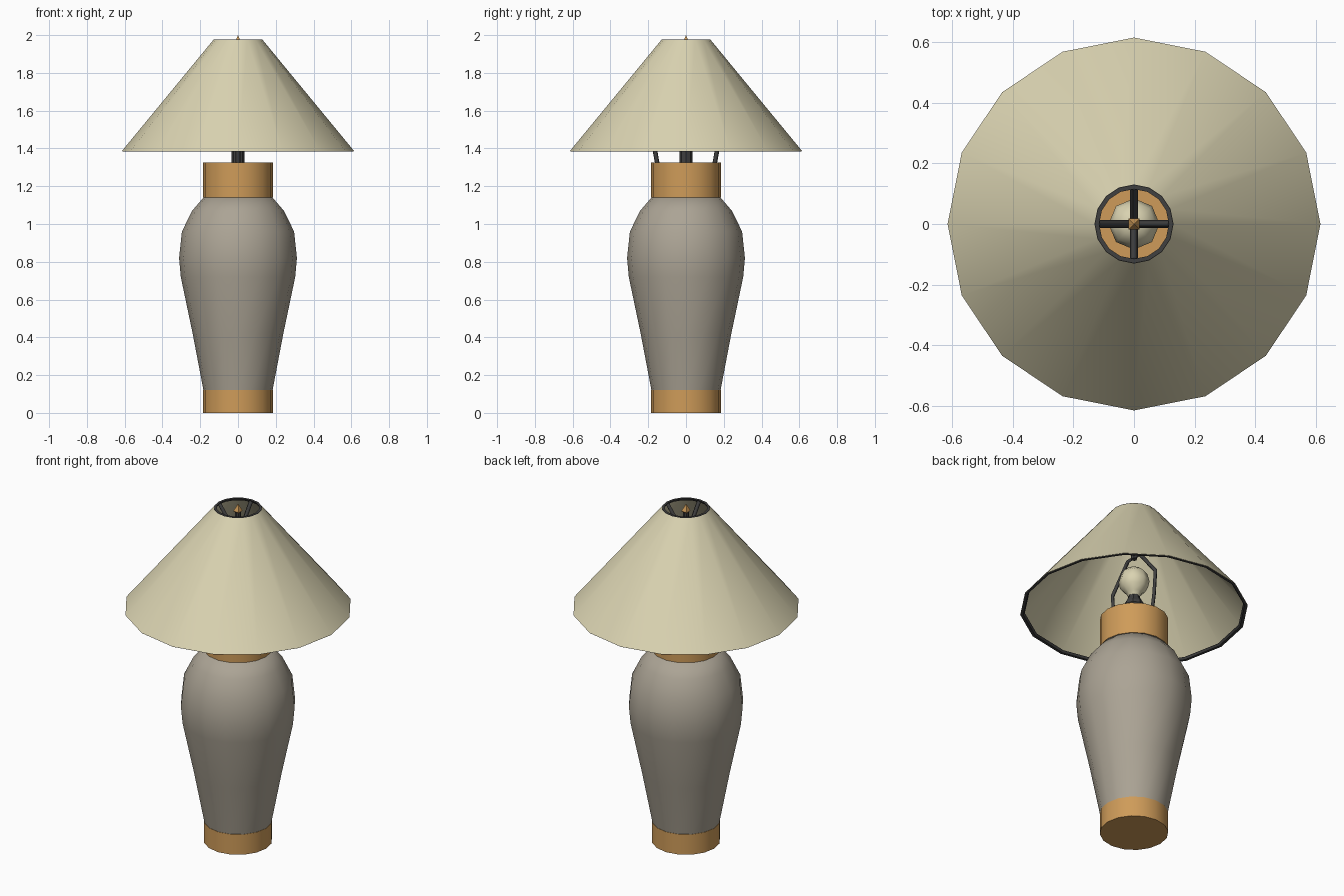
import bpy, bmesh, math

if "Cube" in bpy.data.objects:
    bpy.data.objects.remove(bpy.data.objects["Cube"])


def material(name, rgb):
    m = bpy.data.materials.new(name)
    m.diffuse_color = (*rgb, 1)
    m.use_nodes = True
    m.node_tree.nodes["Principled BSDF"].inputs["Base Color"].default_value = m.diffuse_color
    return m


CREAM = material("cream", (0.70, 0.65, 0.44))
WOOD = material("wood", (0.62, 0.33, 0.10))
CLAY = material("clay", (0.41, 0.37, 0.30))
DARK = material("dark_metal", (0.05, 0.05, 0.05))


def finish(ob, mat, angle):
    ob.data.materials.clear()
    ob.data.materials.append(mat)
    bpy.ops.object.select_all(action='DESELECT')
    ob.select_set(True)
    bpy.context.view_layer.objects.active = ob
    if angle:
        bpy.ops.object.shade_smooth_by_angle(angle=math.radians(angle))


def lathe(name, profile, mat, sides=16, phase=0.0, closed=False, angle=35):
    """Revolve (radius, z) points around z; closed joins the last to the first."""
    bm = bmesh.new()
    rings = []
    for r, z in profile:
        if r == 0:
            rings.append([bm.verts.new((0, 0, z))] * sides)
        else:
            rings.append([bm.verts.new((r * math.cos(phase + math.tau * i / sides),
                                        r * math.sin(phase + math.tau * i / sides), z))
                          for i in range(sides)])
    pairs = list(zip(rings, rings[1:]))
    if closed:
        pairs.append((rings[-1], rings[0]))
    for a, b in pairs:
        for i in range(sides):
            j = (i + 1) % sides
            bm.faces.new(list(dict.fromkeys((a[i], a[j], b[j], b[i]))))
    if not closed:
        for ring in (rings[0], rings[-1]):
            if ring[0] is not ring[1]:
                bm.faces.new(ring)
    bmesh.ops.recalc_face_normals(bm, faces=bm.faces)
    me = bpy.data.meshes.new(name)
    bm.to_mesh(me)
    bm.free()
    ob = bpy.data.objects.new(name, me)
    bpy.context.collection.objects.link(ob)
    finish(ob, mat, angle)
    return ob


def wire(name, points, thickness, mat):
    """Square-section rod along a path."""
    cu = bpy.data.curves.new(name, 'CURVE')
    cu.dimensions = '3D'
    cu.bevel_depth = thickness
    cu.bevel_resolution = 0
    cu.use_fill_caps = True
    sp = cu.splines.new('POLY')
    sp.points.add(len(points) - 1)
    for p, co in zip(sp.points, points):
        p.co = (*co, 1)
    ob = bpy.data.objects.new(name, cu)
    bpy.context.collection.objects.link(ob)
    bpy.ops.object.select_all(action='DESELECT')
    ob.select_set(True)
    bpy.context.view_layer.objects.active = ob
    bpy.ops.object.convert(target='MESH')
    finish(bpy.context.object, mat, 0)


# Vase body with wooden foot and collar
lathe("foot", [(0.185, 0), (0.185, 0.12)], WOOD)
lathe("vase_body", [(0.183, 0.12), (0.24, 0.42), (0.303, 0.72), (0.312, 0.82),
                    (0.297, 0.96), (0.243, 1.07), (0.183, 1.14)], CLAY, angle=50)
lathe("collar", [(0.185, 1.14), (0.185, 1.325)], WOOD)

# Stem, socket and bulb
lathe("socket", [(0.035, 1.325), (0.035, 1.39), (0.052, 1.41), (0.052, 1.425),
                 (0.032, 1.46), (0.032, 1.48)], DARK, sides=8, angle=0)
lathe("bulb", [(0.03, 1.465), (0.045, 1.49), (0.075, 1.52), (0.084, 1.56),
               (0.072, 1.605), (0.04, 1.634), (0, 1.642)], CREAM, sides=8, angle=60)

# Shade shell with dark wire trims just inside its edges
lathe("shade", [(0.615, 1.386), (0.13, 1.975), (0.124, 1.975), (0.609, 1.386)],
      CREAM, closed=True)
lathe("shade_trim_bottom", [(0.613, 1.384), (0.598, 1.384), (0.590, 1.396),
                            (0.605, 1.396)], DARK, closed=True)
lathe("shade_trim_top", [(0.129, 1.977), (0.115, 1.977), (0.122, 1.964),
                         (0.136, 1.964)], DARK, closed=True)

# Harp loop around the bulb, in the y-z plane
half = [(0, 0.152, 1.32), (0, 0.168, 1.41), (0, 0.18, 1.55), (0, 0.05, 1.71)]
wire("harp", half + [(x, -y, z) for x, y, z in reversed(half)], 0.012, DARK)

# Four spider arms from the top trim down to the central rod
for i, (dx, dy) in enumerate([(1, 0), (0, 1), (-1, 0), (0, -1)]):
    wire(f"spider_arm_{i + 1}", [(0.122 * dx, 0.122 * dy, 1.967), (0, 0, 1.80)],
         0.013, DARK)
lathe("centre_rod", [(0.016, 1.70), (0.016, 1.955)], DARK, sides=8)

# Pointed finial
lathe("finial", [(0.012, 1.945), (0.025, 1.958), (0, 2.0)], WOOD, sides=4,
      phase=math.pi / 4, angle=0)
